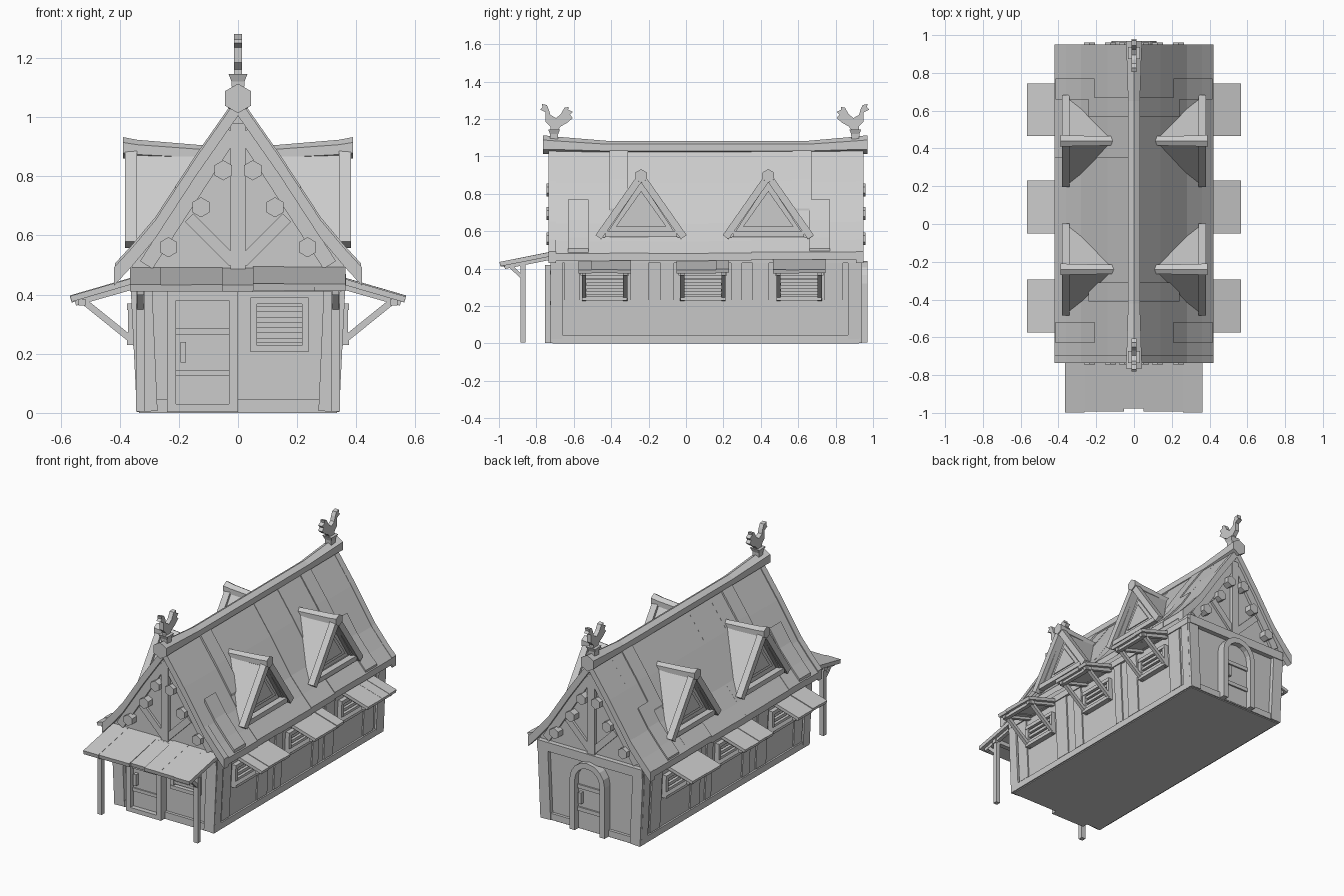
import bpy, bmesh, math, random
from mathutils import Matrix, Vector

random.seed(4)
if "Cube" in bpy.data.objects:
    bpy.data.objects.remove(bpy.data.objects["Cube"])

mat = bpy.data.materials.new("light_grey")
mat.use_nodes = True
GREY = (0.6, 0.6, 0.6, 1)
mat.diffuse_color = GREY
mat.node_tree.nodes["Principled BSDF"].inputs["Base Color"].default_value = GREY

# Wall frames: local x runs along the wall, -y points outwards
FRONT = Matrix.Identity(4)
BACK = Matrix.Diagonal((1, -1, 1, 1))
RIGHT = Matrix.Rotation(math.pi / 2, 4, 'Z')
LEFT = Matrix.Diagonal((-1, 1, 1, 1)) @ RIGHT
SIDES = (RIGHT, LEFT)


def loft(name, rings, M=FRONT):
    """Closed solid through matching rings of points."""
    bm = bmesh.new()
    loops = [[bm.verts.new(M @ Vector(p)) for p in ring] for ring in rings]
    n = len(loops[0])
    bm.faces.new(loops[0])
    bm.faces.new(loops[-1][::-1])
    for a, b in zip(loops, loops[1:]):
        for i in range(n):
            j = (i + 1) % n
            bm.faces.new((a[i], a[j], b[j], b[i]))
    bmesh.ops.recalc_face_normals(bm, faces=bm.faces)
    me = bpy.data.meshes.new(name)
    bm.to_mesh(me)
    bm.free()
    me.materials.append(mat)
    ob = bpy.data.objects.new(name, me)
    bpy.context.collection.objects.link(ob)
    return ob


def prism(name, outline, y0, y1, M=FRONT):
    """Outline in x and z, extruded along y."""
    return loft(name, [[(x, y, z) for x, z in outline] for y in (y0, y1)], M)


def box(name, x0, x1, y0, y1, z0, z1, M=FRONT):
    return prism(name, [(x0, z0), (x1, z0), (x1, z1), (x0, z1)], y0, y1, M)


def beam(name, a, b, depth, width, M=FRONT):
    """Square timber from a to b; depth runs out of the wall."""
    a, b = Vector(a), Vector(b)
    d = (b - a).normalized()
    ref = Vector((0, 1, 0))
    e = (ref - d * ref.dot(d)).normalized() * depth / 2
    f = d.cross(e).normalized() * width / 2
    return loft(name, [[p + e + f, p - e + f, p - e - f, p + e - f] for p in (a, b)], M)


def log(name, stations, M=FRONT):
    """Six-sided log along y; stations are (x, y, z, radius)."""
    angles = [math.pi * (i / 3 + 0.5) for i in range(6)]
    return loft(name, [[(x + r * math.cos(t), y, z + r * math.sin(t)) for t in angles]
                       for x, y, z, r in stations], M)


# Main body
half = [(0.33, 0), (0.352, 0.47), (0.36, 0.5), (0.27, 0.63), (0, 1.03)]
prism("house_walls", half + [(-x, z) for x, z in half[-2::-1]], -0.70, 0.915)

# Curved roof, made from board strips of slightly varied height
ROOF = [(0, 1.06), (0.14, 0.86), (0.28, 0.645), (0.36, 0.55), (0.42, 0.485)]


def roof_z(x):
    for (x0, z0), (x1, z1) in zip(ROOF, ROOF[1:]):
        if x <= x1:
            return z0 + (z1 - z0) * (x - x0) / (x1 - x0)
    return ROOF[-1][1]


def roof_strip(name, y0, y1, lift, thick, s=1, x0=0.0, x1=0.42):
    xs = [x0] + [x for x, z in ROOF if x0 < x < x1] + [x1]
    top = [(s * x, roof_z(x) + lift) for x in xs]
    under = [(x, z - thick) for x, z in reversed(top)]
    prism(name, top + under, y0, y1)


edges = [-0.72, -0.58, -0.41, -0.2, 0.01, 0.12, 0.35, 0.58, 0.77, 0.94]
for s in (1, -1):
    for y0, y1 in zip(edges, edges[1:]):
        roof_strip("roof_boards", y0, y1, random.uniform(-0.006, 0.006), 0.04, s)
    for y0 in (-0.735, 0.91):
        roof_strip("barge_board", y0, y0 + 0.04, 0.006, 0.062, s)
    for y0, y1 in ((-0.41, -0.31), (0.57, 0.67)):
        roof_strip("upper_patch", y0, y1, 0.016, 0.03, s, 0.02, 0.24)
    for y0, y1 in ((-0.63, -0.52), (0.66, 0.77)):
        roof_strip("lower_patch", y0, y1, 0.016, 0.03, s, 0.21, 0.415)
log("ridge_beam", [(0, -0.765, 1.063, 0.05), (0, -0.7, 1.06, 0.046), (0, -0.42, 1.047, 0.036),
                   (0, 0.65, 1.047, 0.036), (0, 0.91, 1.06, 0.046), (0, 0.97, 1.063, 0.05)])

# Roosters on the ridge ends, facing outwards
BIRD = [(-.075, 1.25), (-.062, 1.262), (-.066, 1.28), (-.04, 1.275), (-.028, 1.25),
        (-.02, 1.222), (.01, 1.205), (.035, 1.225), (.055, 1.26), (.078, 1.265),
        (.075, 1.25), (.1, 1.238), (.085, 1.222), (.1, 1.205), (.07, 1.18), (.035, 1.16),
        (.02, 1.14), (-.02, 1.14), (-.02, 1.16), (-.045, 1.185), (-.045, 1.235)]
for s, y in ((1, -0.705), (-1, 0.905)):
    turn = Matrix.Translation((0, y, 0)) @ Matrix.Diagonal((1, s, 1, 1)) @ RIGHT
    prism("rooster", BIRD, -0.014, 0.014, turn)
    loft("rooster_stand", [[(a * r, y + b * r, z) for a, b in ((1, 1), (-1, 1), (-1, -1), (1, -1))]
                           for r, z in ((0.02, 1.08), (0.022, 1.12), (0.032, 1.145))])

# Gable timbers on both ends
for M, w in ((FRONT, -0.70), (BACK, -0.915)):
    box("gable_sill", -0.36, 0.36, w - 0.03, w + 0.02, 0.43, 0.485, M)
    box("king_post", -0.025, 0.025, w - 0.02, w + 0.01, 0.48, 0.98, M)
    box("base_sill", -0.335, 0.335, w - 0.018, w, 0.005, 0.045, M)
    for s in (1, -1):
        beam("corner_post", (s * 0.307, w, 0.005), (s * 0.327, w, 0.46), 0.05, 0.07, M)
        beam("gable_brace", (s * 0.015, w, 0.51), (s * 0.165, w, 0.66), 0.03, 0.04, M)
        beam("gable_rafter", (s * 0.31, w, 0.5), (s * 0.02, w, 0.95), 0.034, 0.05, M)
        for x, z in ((0.05, 0.82), (0.125, 0.695), (0.235, 0.56)):
            log("log_end", [(s * x, w - 0.045, z, 0.034), (s * x, w + 0.02, z, 0.034)], M)


def louvre(x0, x1, z0, z1, w, M, slats):
    """Framed window with slanted slats."""
    t = 0.022
    box("window_left_jamb", x0, x0 + t, w - 0.025, w + 0.01, z0, z1, M)
    box("window_right_jamb", x1 - t, x1, w - 0.025, w + 0.01, z0, z1, M)
    box("window_head", x0, x1, w - 0.028, w + 0.01, z1 - t, z1, M)
    box("window_ledge", x0, x1, w - 0.028, w + 0.01, z0, z0 + t, M)
    for i in range(slats):
        z = z0 + t + (z1 - z0 - 2 * t) * (i + 0.5) / slats
        beam("window_slat", (x0 + t, w - 0.008, z), (x1 - t, w - 0.008, z), 0.018, 0.018, M)


# Front window and front door
louvre(0.042, 0.238, 0.205, 0.39, -0.70, FRONT, 4)
box("front_door", -0.22, -0.02, -0.725, -0.70, 0.02, 0.39)
for x in (-0.24, -0.03):
    box("door_jamb", x, x + 0.03, -0.755, -0.69, 0.003, 0.42)
box("door_lintel", -0.21, -0.03, -0.755, -0.69, 0.38, 0.42)
box("door_step", -0.21, -0.03, -0.755, -0.69, 0.003, 0.03)
for z in (0.135, 0.275):
    box("door_rail", -0.21, -0.03, -0.733, -0.72, z - 0.01, z + 0.01)
box("door_handle", -0.195, -0.175, -0.75, -0.72, 0.17, 0.24)


# Arched back door
def arch(r, spring, z0):
    return [(r, z0)] + [(r * math.cos(math.pi * i / 8), spring + r * math.sin(math.pi * i / 8))
                        for i in range(9)] + [(-r, z0)]


prism("back_door_frame", arch(0.12, 0.32, 0.005) + arch(0.085, 0.32, 0.005)[::-1], -0.97, -0.9, BACK)
prism("back_door", arch(0.087, 0.32, 0.01), -0.935, -0.9, BACK)
for z in (0.13, 0.27):
    box("back_door_rail", -0.085, 0.085, -0.945, -0.93, z - 0.012, z + 0.012, BACK)
box("back_door_handle", 0.05, 0.07, -0.96, -0.93, 0.17, 0.24, BACK)

for M in SIDES:
    # Side wall boards and sill
    box("side_sill", -0.72, 0.93, -0.343, -0.32, 0.005, 0.045, M)
    box("side_plate", -0.72, 0.93, -0.365, -0.33, 0.43, 0.47, M)
    for y in (-0.69, 0.895):
        beam("side_corner_post", (y, -0.325, 0.005), (y, -0.347, 0.45), 0.034, 0.06, M)
    for y, wide in ((-0.61, 0.08), (-0.25, 0.1), (-0.1, 0.07), (0.27, 0.06), (0.4, 0.09), (0.79, 0.1)):
        beam("wall_board", (y, -0.331, 0.05), (y, -0.35, 0.44), 0.018, wide, M)

    # Side windows with awnings
    for c in (-0.435, 0.09, 0.605):
        louvre(c - 0.12, c + 0.12, 0.23, 0.37, -0.347, M, 3)
        for i in range(4):
            x = c - 0.14 + 0.07 * (i + 0.5)
            drop = random.uniform(0, 0.006)
            beam("awning_board", (x, -0.345, 0.452 - drop), (x, -0.565, 0.388 - drop), 0.02, 0.07, M)
        for s in (1, -1):
            x = c + s * 0.11
            beam("awning_brace", (x, -0.345, 0.235), (x, -0.525, 0.38), 0.022, 0.022, M)
            beam("awning_rafter", (x, -0.345, 0.43), (x, -0.55, 0.372), 0.02, 0.022, M)
        box("awning_rail", c - 0.13, c + 0.13, -0.54, -0.515, 0.363, 0.385, M)

    # Dormers
    for c in (-0.24, 0.44):
        T = M @ Matrix.Translation((c, 0, 0))
        prism("dormer_body", [(-0.2, 0.57), (0.2, 0.57), (0, 0.88)], -0.325, -0.1, T)
        prism("dormer_roof", [(-0.225, 0.565), (0, 0.905), (0.225, 0.565),
                              (0.195, 0.565), (0, 0.865), (-0.195, 0.565)], -0.355, -0.09, T)
        prism("dormer_window_frame", [(-0.135, 0.625), (0.135, 0.625), (0, 0.815), (0, 0.78),
                                      (0.1, 0.642), (-0.1, 0.642), (0, 0.78), (0, 0.815)][:3],
              -0.335, -0.32, T)
        prism("dormer_window", [(-0.095, 0.645), (0.095, 0.645), (0, 0.78)], -0.341, -0.33, T)
        beam("dormer_sill", (-0.19, -0.355, 0.585), (0.19, -0.355, 0.585), 0.04, 0.03, T)
        for s in (1, -1):
            beam("dormer_barge_board", (s * 0.228, -0.362, 0.568), (0, -0.362, 0.893), 0.04, 0.038, T)
        log("dormer_ridge", [(0, -0.388, 0.896, 0.036), (0, -0.34, 0.89, 0.033), (0, -0.1, 0.875, 0.028)], T)

# Porch roof, beam, posts and braces
for i in range(7):
    x = -0.365 + 0.104 * (i + 0.5)
    end = random.choice((-0.975, -0.99, -0.995))
    wob = random.uniform(-0.004, 0.004)
    beam("porch_board", (x, -0.70, 0.482 + wob), (x, end, 0.424 + wob), 0.024, 0.104)
box("porch_beam", -0.35, 0.35, -0.887, -0.857, 0.41, 0.435)
for x in (-0.33, 0.33):
    box("porch_post", x - 0.014, x + 0.014, -0.886, -0.858, 0.005, 0.42)
    beam("porch_brace", (x, -0.872, 0.35), (x, -0.945, 0.42), 0.02, 0.022)
    beam("porch_rafter", (x, -0.70, 0.462), (x, -0.97, 0.408), 0.02, 0.024)
box("floor", -0.335, 0.335, -0.715, 0.925, 0, 0.012)
